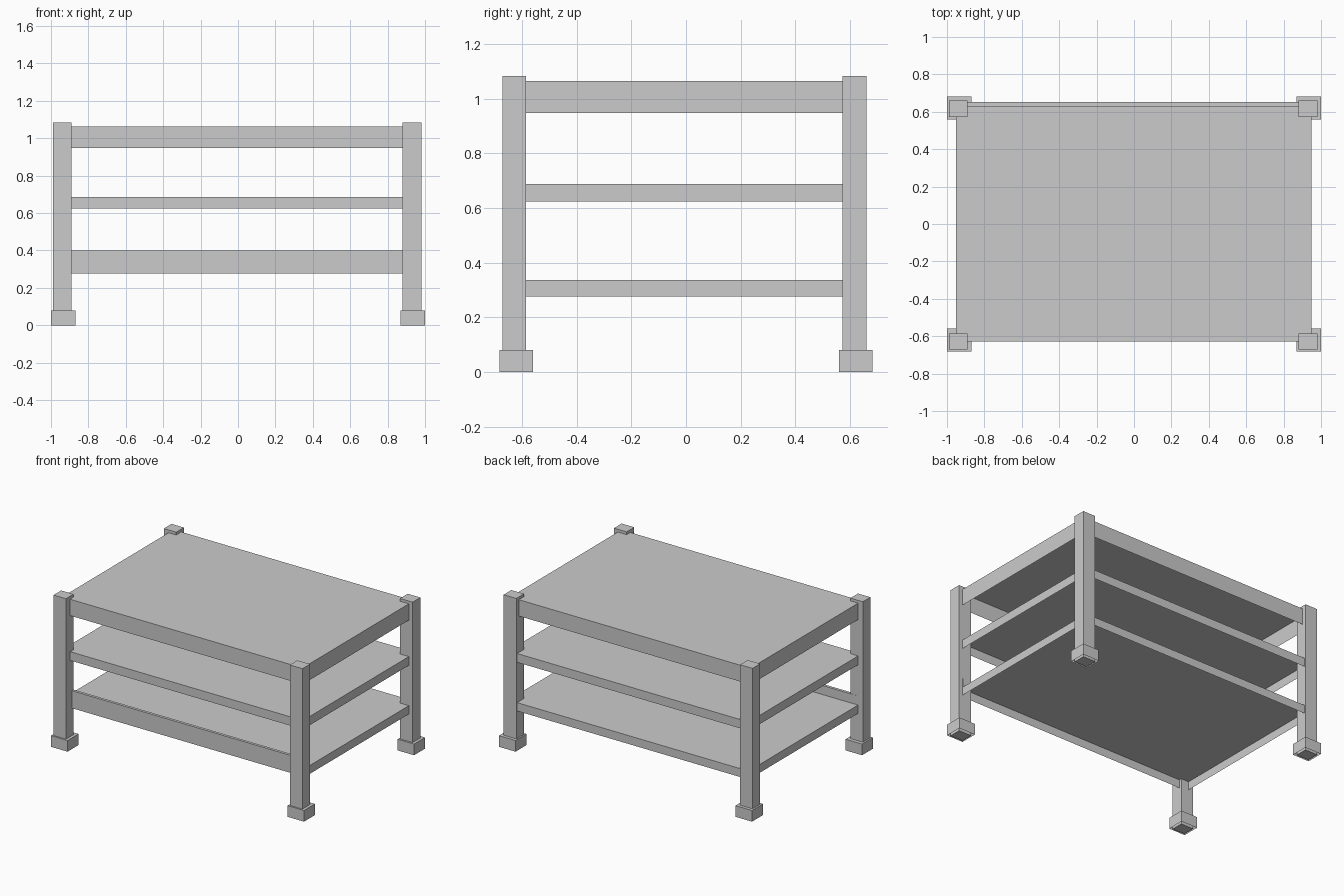
import bpy
import bmesh

if "Cube" in bpy.data.objects:
    bpy.data.objects.remove(bpy.data.objects["Cube"])


def box(name, x, y, z, open_bottom=False):
    """Box from (min, max) ranges, optionally hollow from below."""
    mesh = bpy.data.meshes.new(name)
    bm = bmesh.new()
    bmesh.ops.create_cube(bm, size=1)
    for v in bm.verts:
        for i, (lo, hi) in enumerate((x, y, z)):
            v.co[i] = hi if v.co[i] > 0 else lo
    bm.normal_update()
    if open_bottom:
        under = [f for f in bm.faces if f.normal.z < -0.5]
        bmesh.ops.delete(bm, geom=under, context='FACES_ONLY')
    bm.to_mesh(mesh)
    bm.free()
    obj = bpy.data.objects.new(name, mesh)
    bpy.context.collection.objects.link(obj)
    return obj


# Corner posts, each standing in a square foot cap that is open below
leg_x = {"left": (-0.988, -0.89), "right": (0.88, 0.98)}
leg_y = {"front": (-0.672, -0.586), "back": (0.573, 0.66)}
foot_x = {"left": (-1.0, -0.87), "right": (0.87, 1.0)}
foot_y = {"front": (-0.683, -0.56), "back": (0.56, 0.683)}
for side in leg_x:
    for end in leg_y:
        box(f"{end}_{side}_leg", leg_x[side], leg_y[end], (0, 1.084))
        box(f"{end}_{side}_foot", foot_x[side], foot_y[end], (0, 0.08), True)

# Top and two shelves: panels with aprons, hollow underneath
width = (-0.951, 0.95)
box("table_top", width, (-0.628, 0.631), (0.947, 1.064), True)
box("middle_shelf", width, (-0.624, 0.651), (0.624, 0.687), True)
box("lower_shelf", width, (-0.605, 0.651), (0.276, 0.336), True)

# Raised lip along the front of the lower shelf
box("lower_shelf_lip", width, (-0.605, -0.585), (0.336, 0.401))
